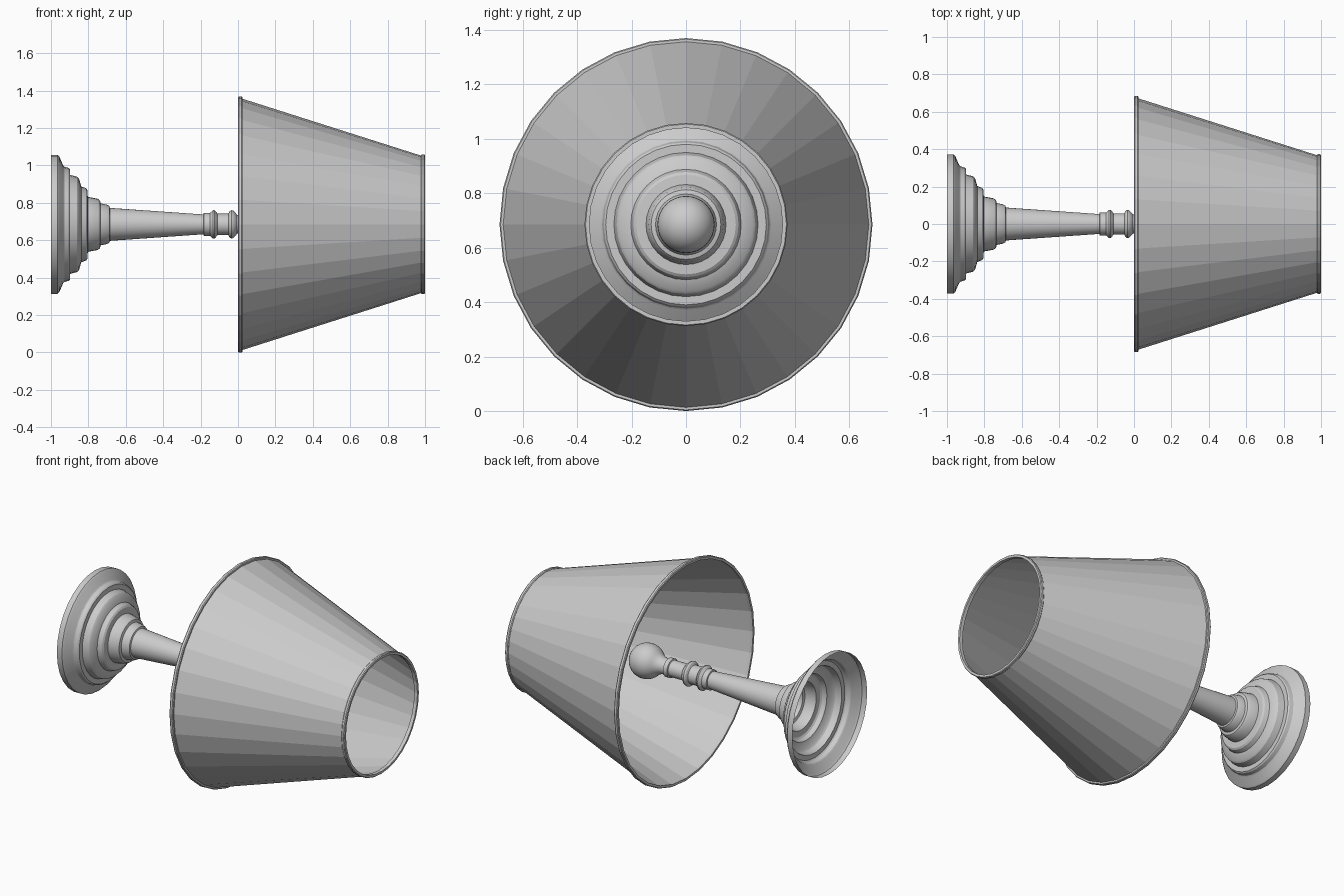
import bpy, bmesh, math
from mathutils import Matrix, Vector

if "Cube" in bpy.data.objects:
    bpy.data.objects.remove(bpy.data.objects["Cube"])

AXIS_HEIGHT = 0.685
SEGMENTS = 32

grey = bpy.data.materials.new("plain grey")
grey.use_nodes = True
grey.diffuse_color = (0.6, 0.6, 0.6, 1)
grey.node_tree.nodes["Principled BSDF"].inputs["Base Color"].default_value = (0.6, 0.6, 0.6, 1)


def lathe(name, profile, closed=False, smooth=True):
    """Turn a list of (x, radius) points around the lamp's lying axis."""
    bm = bmesh.new()
    verts = [bm.verts.new((x, 0, r)) for x, r in profile]
    pairs = list(zip(verts, verts[1:]))
    if closed:
        pairs.append((verts[-1], verts[0]))
    edges = [bm.edges.new(p) for p in pairs]
    bmesh.ops.spin(bm, geom=verts + edges, axis=(1, 0, 0), cent=(0, 0, 0),
                   angle=math.tau, steps=SEGMENTS)
    bmesh.ops.remove_doubles(bm, verts=bm.verts, dist=0.0005)
    bmesh.ops.recalc_face_normals(bm, faces=bm.faces)
    mesh = bpy.data.meshes.new(name)
    bm.to_mesh(mesh)
    bm.free()
    obj = bpy.data.objects.new(name, mesh)
    obj.location.z = AXIS_HEIGHT
    bpy.context.collection.objects.link(obj)
    mesh.materials.append(grey)
    if smooth:
        bpy.ops.object.select_all(action='DESELECT')
        obj.select_set(True)
        bpy.context.view_layer.objects.active = obj
        bpy.ops.object.shade_smooth_by_angle(angle=math.radians(30))
    return obj


# Stepped foot, a thin shell open underneath
lathe("foot", [
    (-1.0, 0.372), (-0.965, 0.372), (-0.955, 0.362), (-0.935, 0.315), (-0.928, 0.308),
    (-0.905, 0.302), (-0.898, 0.295), (-0.898, 0.265), (-0.86, 0.255), (-0.85, 0.245),
    (-0.838, 0.203), (-0.812, 0.193), (-0.805, 0.183), (-0.803, 0.147), (-0.75, 0.137),
    (-0.738, 0.128), (-0.734, 0.112), (-0.7, 0.105), (-0.688, 0.098), (-0.685, 0.088)])

# Tapered stem with two turned beads and the socket
lathe("stem", [
    (-0.685, 0.088), (-0.185, 0.053), (-0.183, 0.061), (-0.15, 0.061), (-0.143, 0.067),
    (-0.134, 0.076), (-0.126, 0.076), (-0.117, 0.067), (-0.11, 0.057), (-0.052, 0.057),
    (-0.045, 0.07), (-0.035, 0.076), (-0.025, 0.073), (-0.012, 0.06), (-0.005, 0.05),
    (0.09, 0.05), (0.093, 0.058), (0.12, 0.058), (0.123, 0.045)])

# Round bulb with a flared neck
arc = [math.radians(a) for a in range(140, -1, -10)]
lathe("bulb", [(0.123, 0.045), (0.155, 0.049), (0.175, 0.057)]
      + [(0.27 + 0.105 * math.cos(a), 0.105 * math.sin(a)) for a in arc])

# Conical shade with a thin wall
lathe("shade", [(0.01, 0.676), (0.99, 0.364), (0.99, 0.358), (0.01, 0.67)],
      closed=True, smooth=False)


# Bands binding both ends of the shade
def band(name, x0, x1, outer, inner):
    lathe(name, [(x0, inner), (x0, outer - 0.004), (x0 + 0.005, outer),
                 (x1 - 0.005, outer), (x1, outer - 0.004), (x1, inner)],
          closed=True, smooth=False)


band("wide_shade_rim", 0.0, 0.024, 0.685, 0.667)
band("narrow_shade_rim", 0.978, 1.0, 0.373, 0.355)
